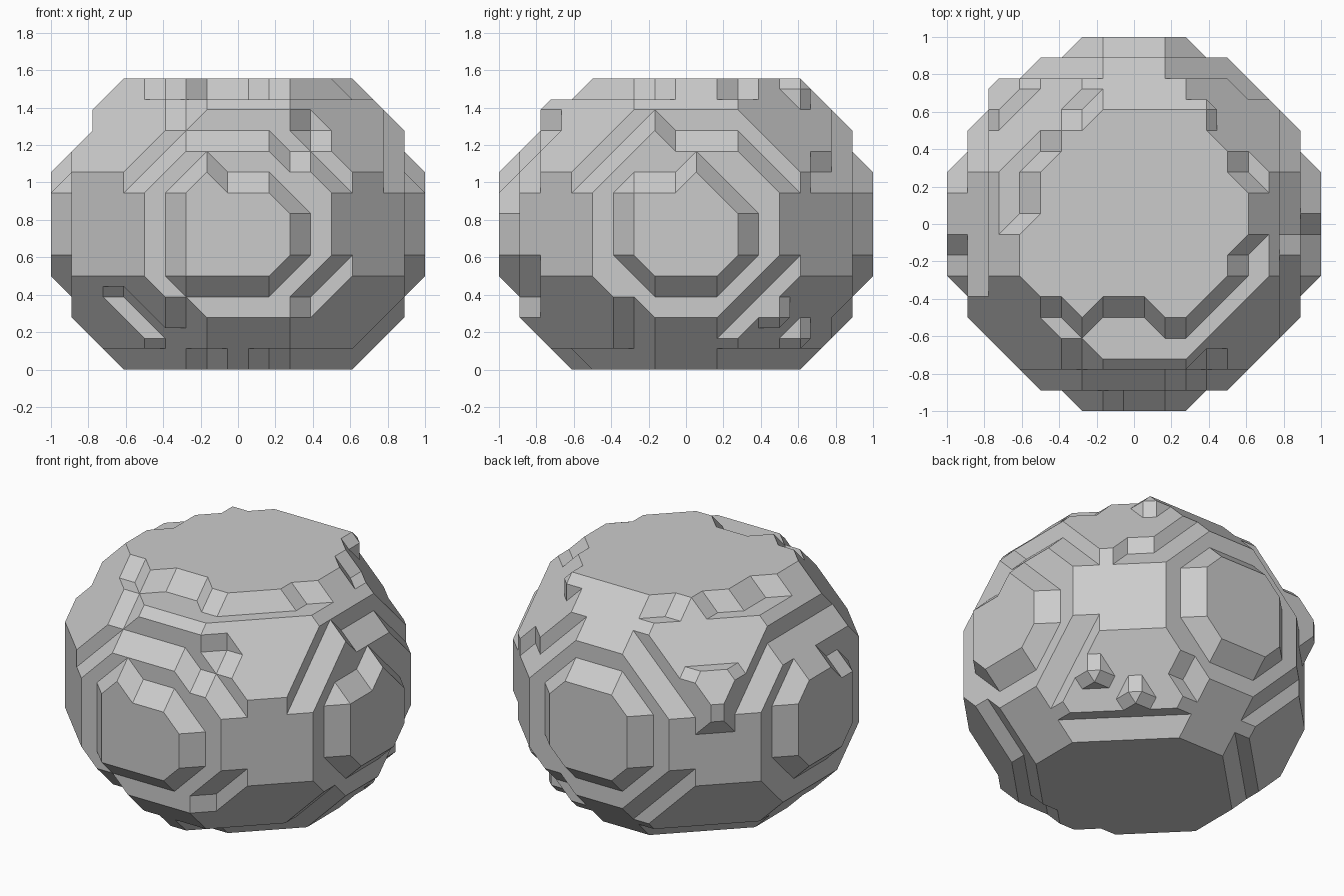
import bpy
import bmesh
from itertools import product
from mathutils import Vector

cube = bpy.data.objects.get("Cube")
if cube:
    bpy.data.objects.remove(cube)

# Lattice points are odd integers around the centre; 18 steps make one unit
STEP = 1 / 18
TOP = 13


def span(value):
    """Odd lattice numbers of a single value or of a (first, last) pair."""
    if isinstance(value, tuple):
        return range(value[0], value[1] + 1, 2)
    return (value,)


def block(x, y, z):
    return set(product(span(x), span(y), span(z)))


# Bevelled ball, cut flat at the top and the bottom, with a trimmed foot
solid = set()
for p in product(range(-17, 18, 2), range(-17, 18, 2), range(-TOP, TOP + 1, 2)):
    square = sum(c * c for c in p)
    reach = sum(abs(c) for c in p)
    trimmed = p[2] == -TOP and reach >= 29
    if not trimmed and (square < 320 or (square < 324 and reach < 29)):
        solid.add(p)

# Chips knocked out of the rock
front_chips = [((-1, 3), -17, 5), (5, -17, 3), ((-5, 5), -15, 9),
               (-11, -11, -7), (-9, -11, -9), (-7, -11, -11), (-5, -13, 11),
               (5, -15, 7), (7, -13, 9), (-5, -13, -11),
               (-3, -11, -TOP), (3, -11, -TOP)]
right_chips = [(17, (-5, -1), 5), (17, 3, 5), (17, 5, 3), (15, (-1, 5), 9),
               (13, -5, -11)]
left_chips = [(-15, (-5, 5), 9), (-17, -3, 5)]
back_chips = [(11, 13, 5)]
rim_chips = [((-3, 1), -9), (-7, -9), ((-5, 5), -11), (9, -7), (7, -9),
             (11, (-5, -3)), (11, 5), (-11, (1, 5)), (-9, 7), (-5, 11)]
for chip in front_chips + right_chips + left_chips + back_chips:
    solid -= block(*chip)
for x, y in rim_chips:
    solid -= block(x, y, TOP)

# Corners of the side bosses that are filled in
corners = [(-7, -15, -7), (-9, -15, -5), (15, -7, -7), (15, -9, -5),
           (-15, 7, -7), (-15, 9, -5), (-15, 5, -9), (-15, -7, -7),
           (-15, -9, -5), (-15, -5, -9), (-15, -7, 7), (-15, -9, 5),
           (7, 15, -7), (9, 15, -5)]
# Knobs standing out of the rock
knobs = [(-5, -17, -5), (5, -15, -9), (-13, 13, (3, 5)), (-11, 13, 7),
         (-13, 11, 7), (13, 9, -9), (9, 11, -11), (7, 11, TOP)]
for knob in corners + knobs:
    solid |= block(*knob)


def cell_sides():
    """Corner cycles of the six sides of a cell, seen from outside."""
    ring = [(0, 0), (2, 0), (2, 2), (0, 2)]
    for axis, side in product(range(3), (0, 2)):
        cycle = []
        for u, v in ring:
            corner = [side] * 3
            corner[(axis + 1) % 3] = u
            corner[(axis + 2) % 3] = v
            cycle.append(tuple(corner))
        yield cycle if side else cycle[::-1]


SIDES = list(cell_sides())


def cell_loops(origin):
    """Closed outlines where the skin crosses one lattice cell."""
    follow = {}
    for cycle in SIDES:
        pts = [tuple(o + c for o, c in zip(origin, corner)) for corner in cycle]
        inside = [p in solid for p in pts]
        if all(inside) or not any(inside):
            continue
        mids = [tuple((a + b) // 2 for a, b in zip(pts[i], pts[(i + 1) % 4]))
                for i in range(4)]
        for i in range(4):
            if not inside[i] and inside[(i + 1) % 4]:
                j = (i + 1) % 4
                while inside[(j + 1) % 4]:
                    j = (j + 1) % 4
                follow[mids[i]] = mids[j]
    while follow:
        start, point = follow.popitem()
        loop = [start]
        while point != start:
            loop.append(point)
            point = follow.pop(point)
        yield loop


def is_flat(points):
    a, b, c, d = (Vector(p) for p in points)
    return abs((b - a).cross(c - a).dot(d - a)) < 0.01


def flat_pieces(loop):
    """Split a bent outline along its creases into flat pieces."""
    while len(loop) > 4:
        turns = [loop[i:] + loop[:i] for i in range(len(loop))]
        turn = next((t for t in turns if is_flat(t[:4])), None)
        if turn is None:
            break
        yield turn[:4]
        loop = [turn[0]] + turn[3:]
    yield loop


# Faceted skin around the solid
bm = bmesh.new()
verts = {}


def vert(key):
    if key not in verts:
        x, y, z = key
        verts[key] = bm.verts.new(Vector((x, y, z + TOP + 1)) * STEP)
    return verts[key]


for origin in product(range(-19, 18, 2), range(-19, 18, 2),
                      range(-TOP - 2, TOP + 1, 2)):
    for loop in cell_loops(origin):
        for piece in flat_pieces(loop):
            bm.faces.new([vert(key) for key in piece])

# Merge the flat areas into clean facets
bmesh.ops.triangulate(bm, faces=bm.faces[:])
bmesh.ops.recalc_face_normals(bm, faces=bm.faces[:])
bmesh.ops.dissolve_limit(bm, angle_limit=0.01, verts=bm.verts[:], edges=bm.edges[:])

mesh = bpy.data.meshes.new("boulder")
bm.to_mesh(mesh)
bm.free()
boulder = bpy.data.objects.new("boulder", mesh)
bpy.context.collection.objects.link(boulder)

# Plain stone colour
stone = bpy.data.materials.new("stone_grey")
stone.use_nodes = True
colour = (0.6, 0.6, 0.6, 1)
stone.diffuse_color = colour
stone.node_tree.nodes["Principled BSDF"].inputs["Base Color"].default_value = colour
mesh.materials.append(stone)
